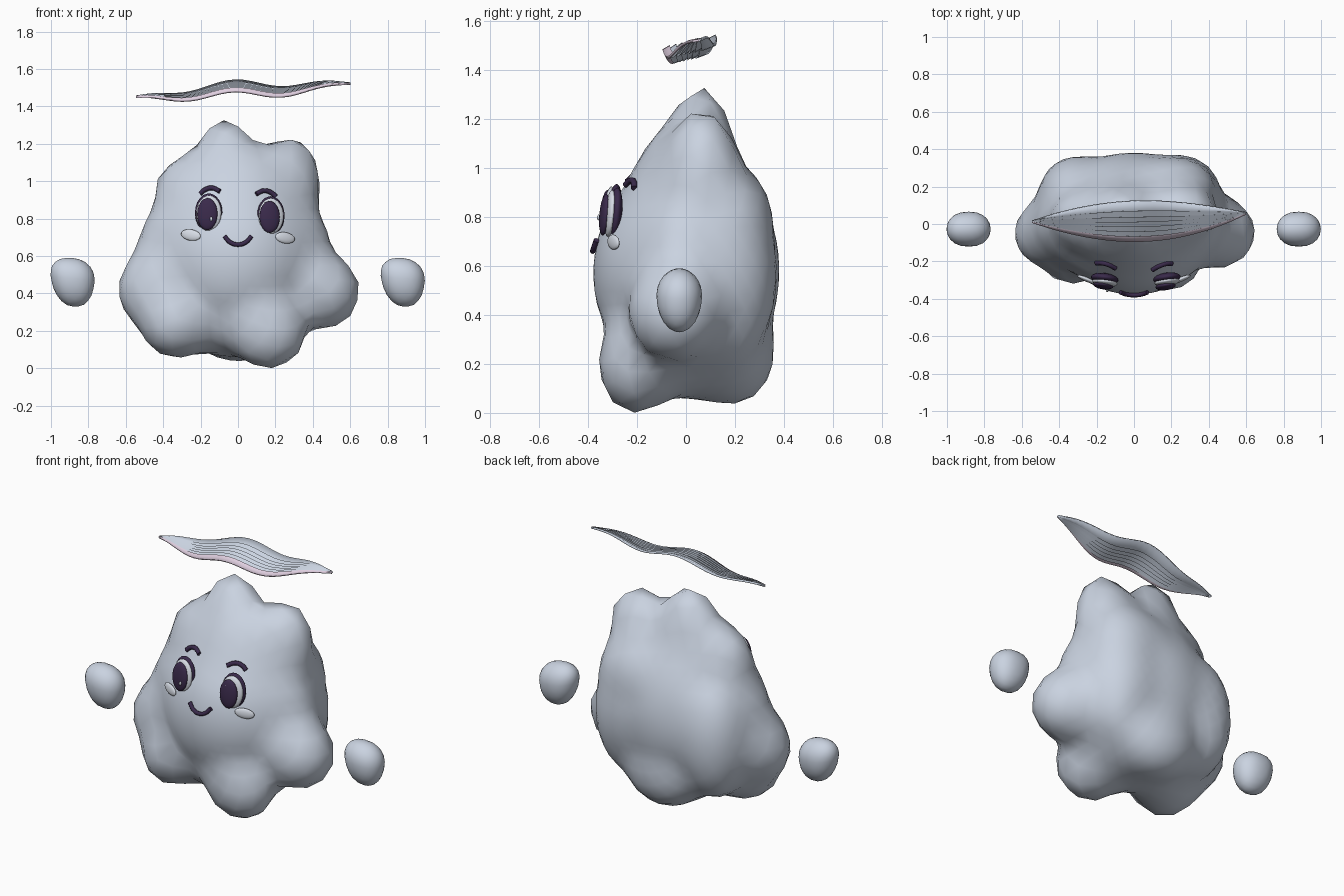
import bpy, bmesh, math
from mathutils import Vector, Matrix
from mathutils.bvhtree import BVHTree

cube = bpy.data.objects.get("Cube")
if cube:
    bpy.data.objects.remove(cube)


def material(name, rgb):
    m = bpy.data.materials.new(name)
    m.use_nodes = True
    m.diffuse_color = (*rgb, 1)
    bsdf = next(n for n in m.node_tree.nodes if n.type == 'BSDF_PRINCIPLED')
    bsdf.inputs["Base Color"].default_value = (*rgb, 1)
    return m


CLOUD = material("cloud grey", (0.59, 0.65, 0.75))
PALE = material("pale white", (0.68, 0.72, 0.79))
DARK = material("dark plum", (0.042, 0.023, 0.07))
PINK = material("soft pink", (0.74, 0.62, 0.74))


def add_object(name, bm, *mats):
    mesh = bpy.data.meshes.new(name)
    bmesh.ops.recalc_face_normals(bm, faces=bm.faces)
    bm.to_mesh(mesh)
    bm.free()
    for m in mats:
        mesh.materials.append(m)
    mesh.shade_smooth()
    ob = bpy.data.objects.new(name, mesh)
    bpy.context.scene.collection.objects.link(ob)
    return ob


def select_only(ob):
    bpy.ops.object.select_all(action='DESELECT')
    ob.select_set(True)
    bpy.context.view_layer.objects.active = ob


# Lumps that melt together into the body: centre, radii
LUMPS = [
    ((-.02, 0, .60), (.52, .29, .45)),       # core
    ((0, -.095, .57), (.36, .283, .39)),     # face
    ((0, .02, .90), (.33, .23, .30)),        # upper body
    ((0, .14, .58), (.40, .24, .40)),        # back
    ((0, 0, .25), (.35, .25, .19)),          # underside
    ((-.07, .06, 1.145), (.15, .11, .182)),  # main peak
    ((.275, .07, 1.0), (.165, .14, .237)),   # second peak
    ((-.26, .03, .95), (.18, .14, .18)),     # shoulder
    ((-.435, -.05, .42), (.205, .19, .21)),  # side lobes
    ((.445, -.045, .41), (.205, .19, .20)),
    ((-.33, -.12, .24), (.19, .20, .185)),   # front feet
    ((.16, -.20, .195), (.20, .155, .195)),
    ((-.32, .17, .50), (.18, .185, .34)),    # back corners
    ((.27, .17, .55), (.18, .185, .36)),
    ((.20, .19, .82), (.20, .14, .17)),      # upper back
    ((0, .19, .23), (.23, .165, .19)),       # back foot
]


def distance(p, k=0.095):
    d = 9.0
    for c, r in LUMPS:
        q = [(p[i] - c[i]) / r[i] for i in range(3)]
        k0 = math.hypot(*q)
        k1 = math.hypot(*(q[i] / r[i] for i in range(3))) + 1e-9
        e = k0 * (k0 - 1) / k1
        h = max(k - abs(d - e), 0) / k
        d = min(d, e) - h * h * k / 4
    return d


# Body: a sphere shrunk onto the lumps
bm = bmesh.new()
bmesh.ops.create_icosphere(bm, subdivisions=4, radius=1)
middle = Vector((0, .02, .55))
for v in bm.verts:
    ray, t = v.co.normalized(), 1.2
    for _ in range(90):
        d = distance(middle + ray * t)
        if d < 0.0008 or t < 0.05:
            break
        t -= max(d * 0.6, 0.001)
    v.co = middle + ray * t
skin = BVHTree.FromBMesh(bm)
add_object("body", bm, CLOUD)


def on_face(x, z, lift=0.0):
    """Point on the front of the body, pushed out by lift, and its normal."""
    hit, n, _, _ = skin.ray_cast(Vector((x, -2, z)), Vector((0, 1, 0)))
    return hit + Vector((0, -lift, 0)), n


def blob(name, x, z, lift, radii, mat, roll=0, turn=0.25, detail=3):
    """Flattened ball lying against the face."""
    point, n = on_face(x, z, lift)
    yaw = math.atan2(n.x, -n.y) * turn
    bm = bmesh.new()
    bmesh.ops.create_icosphere(bm, subdivisions=detail, radius=1)
    m = (Matrix.Translation(point) @ Matrix.Rotation(yaw, 4, 'Z')
         @ Matrix.Rotation(-0.09, 4, 'X') @ Matrix.Rotation(math.radians(roll), 4, 'Y')
         @ Matrix.Diagonal((*radii, 1)))
    bmesh.ops.transform(bm, matrix=m, verts=bm.verts)
    return add_object(name, bm, mat)


def stroke(name, points, lift, radius):
    """Rounded dark line drawn over the face."""
    curve = bpy.data.curves.new(name, 'CURVE')
    curve.dimensions = '3D'
    curve.bevel_depth = radius
    curve.bevel_resolution = 2
    curve.resolution_u = 5
    curve.use_fill_caps = True
    spline = curve.splines.new('BEZIER')
    spline.bezier_points.add(len(points) - 1)
    for bp, (x, z) in zip(spline.bezier_points, points):
        bp.co = on_face(x, z, lift)[0]
        bp.handle_left_type = bp.handle_right_type = 'AUTO'
    curve.materials.append(DARK)
    ob = bpy.data.objects.new(name, curve)
    bpy.context.scene.collection.objects.link(ob)
    select_only(ob)
    bpy.ops.object.convert(target='MESH')


# Face: each eye is a dark rim, a white and a pupil stacked forward
for side, s, x, z in (("right", -1, -.163, .828), ("left", 1, .170, .813)):
    blob(side + "_eye_rim", x + .006, z + .004, .012, (.074, .028, .103), DARK)
    blob(side + "_eye_white", x + .007, z + .001, .031, (.068, .022, .096), PALE)
    blob(side + "_pupil", x - .001, z - .004, .047, (.055, .020, .086), DARK)
    blob(side + "_eye_shine_top", x - .010, z + .038, .076, (.011, .006, .022), PALE, detail=2)
    blob(side + "_eye_shine_low", x + .020, z - .03, .054, (.008, .006, .012), PALE, detail=2)
    stroke(side + "_brow", [(s * .203, z + .104), (s * .18, z + .124),
                            (s * .14, z + .136), (s * .097, z + .118)], .008, .013)
    blob(side + "_cheek", s * .252, z - .116, .010, (.057, .012, .030), PALE, roll=9, turn=.6)
stroke("smile", [(-.072, .705), (-.04, .672), (0, .661), (.04, .672), (.072, .705)], .010, .012)

# Floating hands: balls with a broad flat top
for side, x in (("right", -.884), ("left", .881)):
    bm = bmesh.new()
    bmesh.ops.create_icosphere(bm, subdivisions=3, radius=1)
    for v in bm.verts:
        p = v.co.copy()
        wide = math.copysign(abs(p.x) ** .85, p.x) * (1 + .08 * p.z) - .04 * p.z
        tall = p.z * (.74 if p.z > 0 else 1.02) - .09 * p.x
        v.co = (x + .118 * wide, -.0275 + .0935 * p.y, .48 + .148 * tall)
    add_object(side + "_hand", bm, CLOUD)

# Wavy ribbon above the head, made of stepped lengthwise strips
EDGES = (0, .11, .23, .35, .47, .59, .74, 1)
COLS = 28
bm = bmesh.new()
rows = []
for start, stop in zip(EDGES, EDGES[1:]):
    for edge, step in ((start, -.006), (stop, .006)):
        row = []
        for i in range(COLS + 1):
            u = i / COLS
            taper = max(math.sin(math.pi * u), .02) ** .85
            across = (edge * 2 - 1) * .108 * taper
            wave = .026 * math.cos(4 * math.pi * (u - .45)) * taper
            z = 1.451 + .07 * u + wave + .22 * across + step * taper
            row.append(bm.verts.new((-.545 + 1.145 * u, .013 + .045 * u ** 4 + across, z)))
        rows.append(row)
for r, (a, b) in enumerate(zip(rows, rows[1:])):
    for i in range(COLS):
        f = bm.faces.new((a[i], a[i + 1], b[i + 1], b[i]))
        f.material_index = 1 if r == 0 else 0
ribbon = add_object("ribbon", bm, CLOUD, PINK)
solid = ribbon.modifiers.new("thickness", 'SOLIDIFY')
solid.thickness = .012
solid.offset = 0
select_only(ribbon)
bpy.ops.object.shade_smooth_by_angle(angle=math.radians(35))
